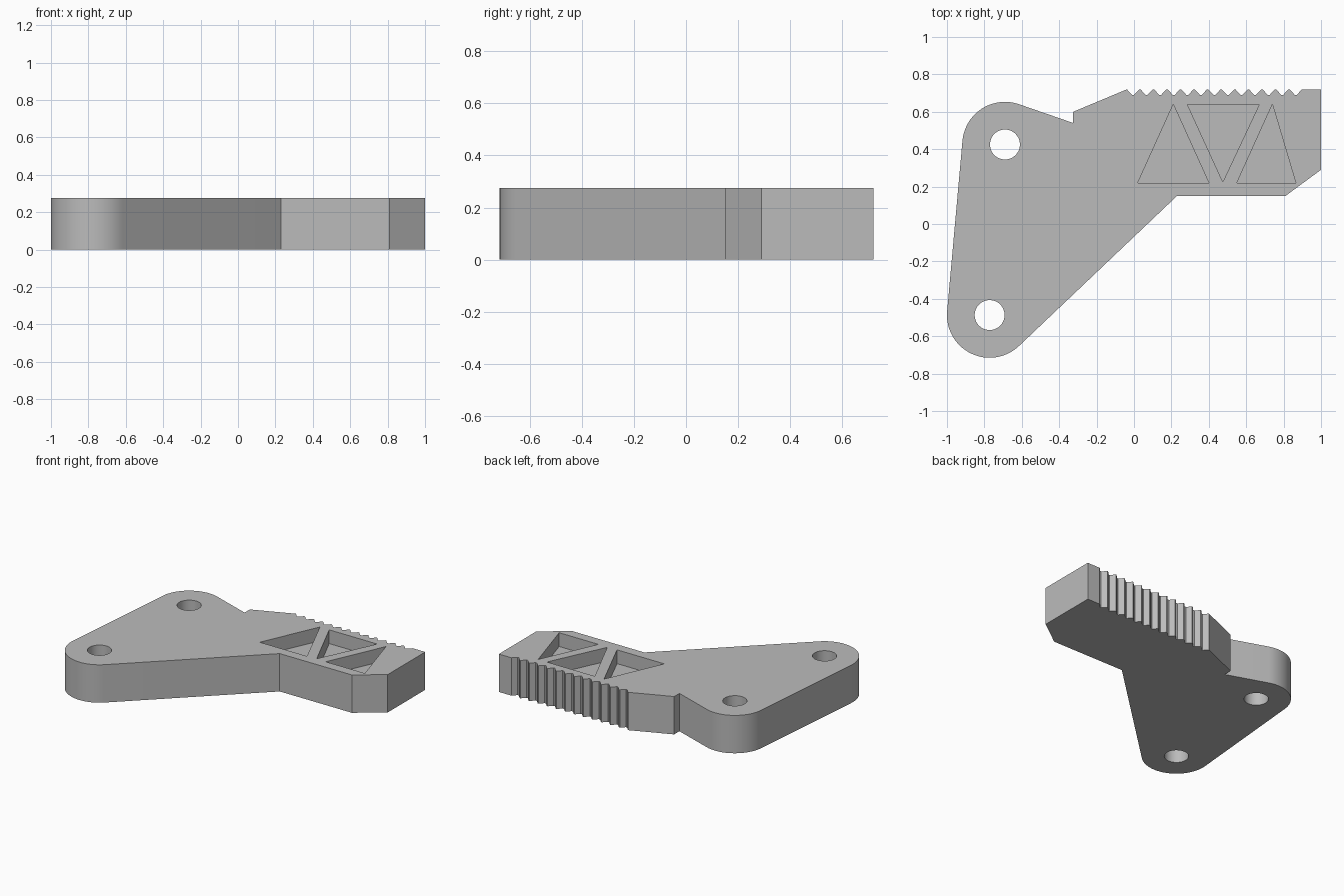
import bpy, bmesh
from math import radians, cos, sin, pi

cube = bpy.data.objects.get("Cube")
if cube:
    bpy.data.objects.remove(cube, do_unlink=True)

HEIGHT = 0.275
POCKET_DEPTH = 0.1
UPPER_HUB = (-0.69, 0.425)
LOWER_HUB = (-0.772, -0.487)

grey = bpy.data.materials.new("plain_grey")
grey.use_nodes = True
colour = (0.5, 0.5, 0.5, 1)
grey.diffuse_color = colour
grey.node_tree.nodes["Principled BSDF"].inputs["Base Color"].default_value = colour


def arc(center, radius, start, end, steps):
    """Points along an arc, angles in degrees."""
    angles = [radians(start + (end - start) * i / steps) for i in range(steps + 1)]
    return [(center[0] + radius * cos(a), center[1] + radius * sin(a)) for a in angles]


def prism(name, outline, bottom, top):
    """Extrude a counter-clockwise outline between two heights."""
    bm = bmesh.new()
    base = bm.faces.new([bm.verts.new((x, y, bottom)) for x, y in outline])
    result = bmesh.ops.extrude_face_region(bm, geom=[base], use_keep_orig=True)
    verts = [v for v in result["geom"] if isinstance(v, bmesh.types.BMVert)]
    bmesh.ops.translate(bm, verts=verts, vec=(0, 0, top - bottom))
    bmesh.ops.recalc_face_normals(bm, faces=bm.faces)
    mesh = bpy.data.meshes.new(name)
    bm.to_mesh(mesh)
    bm.free()
    mesh.materials.append(grey)
    obj = bpy.data.objects.new(name, mesh)
    bpy.context.collection.objects.link(obj)
    return obj


# Row of notches along the back edge, from right to left
teeth = []
for i in reversed(range(13)):
    x = -0.005 + 0.0725 * i
    teeth += [(x + 0.033, 0.72), (x + 0.005, 0.69), (x - 0.005, 0.69), (x - 0.033, 0.72)]

# Plate outline: rounded hubs, lower edge, toothed arm, stepped shoulder
outline = arc(UPPER_HUB, 0.228, 71, 175, 24)
outline += arc(LOWER_HUB, 0.228, 175, 313.5, 32)
outline += [(0.23, 0.15), (0.81, 0.15), (1, 0.29), (1, 0.72)]
outline += teeth + [(-0.325, 0.60), (-0.325, 0.54)]
plate = prism("bracket_plate", outline, 0, HEIGHT)

# Through holes and blind triangular pockets
cutters = [prism("bolt_hole_cutter", arc(hub, 0.08, 0, 352.5, 47), -0.1, HEIGHT + 0.1)
           for hub in (UPPER_HUB, LOWER_HUB)]
pockets = [
    [(0.02, 0.22), (0.40, 0.22), (0.21, 0.64)],
    [(0.285, 0.64), (0.475, 0.225), (0.67, 0.64)],
    [(0.55, 0.22), (0.865, 0.22), (0.74, 0.64)],
]
cutters += [prism("pocket_cutter", tri, HEIGHT - POCKET_DEPTH, HEIGHT + 0.1) for tri in pockets]

bpy.ops.object.select_all(action='DESELECT')
bpy.context.view_layer.objects.active = plate
plate.select_set(True)
for cutter in cutters:
    cutter.hide_render = True
    mod = plate.modifiers.new("cut", 'BOOLEAN')
    mod.operation = 'DIFFERENCE'
    mod.solver = 'EXACT'
    mod.object = cutter
    bpy.ops.object.modifier_apply(modifier=mod.name)
    bpy.data.objects.remove(cutter, do_unlink=True)

bpy.ops.object.shade_smooth_by_angle(angle=radians(25))
